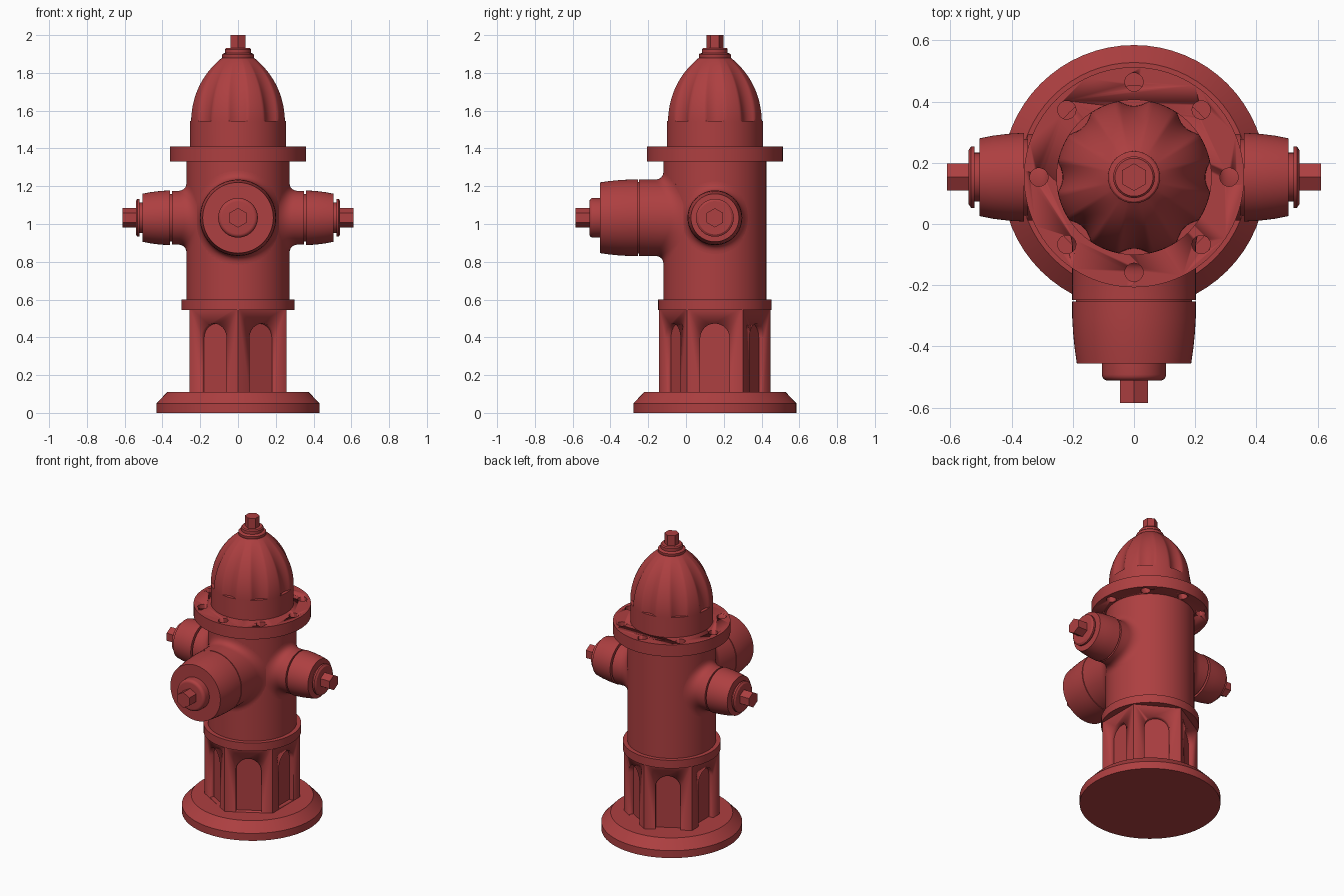
import bpy, bmesh
from math import pi, sin, cos, sqrt, radians
from mathutils import Matrix, Vector

if "Cube" in bpy.data.objects:
    bpy.data.objects.remove(bpy.data.objects["Cube"])

CY = 0.153          # hydrant axis in y
NOZ_Z = 1.033       # height of the nozzles
BODY_R = 0.272
SEG = 64

red = bpy.data.materials.new("red_paint")
red.diffuse_color = (0.42, 0.05, 0.052, 1)
red.use_nodes = True
red.node_tree.nodes["Principled BSDF"].inputs["Base Color"].default_value = red.diffuse_color


def finish(bm, name, angle=32):
    bmesh.ops.recalc_face_normals(bm, faces=bm.faces)
    me = bpy.data.meshes.new(name)
    bm.to_mesh(me)
    bm.free()
    ob = bpy.data.objects.new(name, me)
    bpy.context.collection.objects.link(ob)
    me.materials.append(red)
    select(ob)
    bpy.ops.object.shade_smooth_by_angle(angle=radians(angle))
    return ob


def select(ob):
    bpy.ops.object.select_all(action='DESELECT')
    ob.select_set(True)
    bpy.context.view_layer.objects.active = ob


def loft(name, rings, mat):
    """Skin a list of equal-sized point rings and cap both ends."""
    bm = bmesh.new()
    vs = [[bm.verts.new(mat @ Vector(p)) for p in ring] for ring in rings]
    n = len(vs[0])
    for a, b in zip(vs, vs[1:]):
        for i in range(n):
            j = (i + 1) % n
            bm.faces.new((a[i], a[j], b[j], b[i]))
    bm.faces.new(vs[0])
    bm.faces.new(vs[-1])
    return finish(bm, name)


def lathe(name, profile, mat, seg=SEG):
    rings = [[(r * cos(2 * pi * i / seg), r * sin(2 * pi * i / seg), h) for i in range(seg)]
             for r, h in profile]
    return loft(name, rings, mat)


def cut(ob, bm):
    """Subtract a bmesh from an object."""
    tool = finish(bm, "cutter")
    tool.hide_render = True
    mod = ob.modifiers.new("cut", 'BOOLEAN')
    mod.operation, mod.solver, mod.object = 'DIFFERENCE', 'EXACT', tool
    select(ob)
    bpy.ops.object.modifier_move_to_index(modifier="cut", index=0)
    bpy.ops.object.modifier_apply(modifier="cut")
    bpy.data.objects.remove(tool)


axis = Matrix.Translation((0, CY, 0))
turn30 = axis @ Matrix.Rotation(radians(30), 4, 'Z')

# base plate
lathe("base_plate", [(0.432, 0), (0.432, 0.05), (0.375, 0.11)], axis)

# hexagonal pedestal with an arched recess in every face
pedestal = lathe("pedestal", [(0.295, 0.09), (0.295, 0.56)], turn30, 6)
apothem = 0.295 * cos(pi / 6)
bm = bmesh.new()
half, spring = 0.078, 0.395
arch = [(-half, 0.11), (half, 0.11)]
arch += [(half * cos(pi * i / 16), spring + half * sin(pi * i / 16)) for i in range(17)]
for k in range(6):
    m = axis @ Matrix.Rotation(k * pi / 3, 4, 'Z')
    inner, outer = [[bm.verts.new(m @ Vector((d, y, z))) for y, z in arch]
                    for d in (apothem - 0.032, apothem + 0.03)]
    n = len(arch)
    bm.faces.new(inner)
    bm.faces.new(outer)
    for i in range(n):
        j = (i + 1) % n
        bm.faces.new((inner[i], inner[j], outer[j], outer[i]))
cut(pedestal, bm)

# collar and barrel
lathe("collar", [(0.3, 0.545), (0.3, 0.6)], axis)
lathe("barrel", [(BODY_R, 0.59), (BODY_R, 1.34)], axis, 96)

# bolt flange with eight through holes
flange = lathe("bolt_flange", [(0.36, 1.33), (0.36, 1.41)], axis, 96)
bm = bmesh.new()
for k in range(8):
    m = axis @ Matrix.Rotation(k * pi / 4, 4, 'Z') @ Matrix.Translation((0.311, 0, 1.37))
    bmesh.ops.create_cone(bm, cap_ends=True, segments=24, radius1=0.03, radius2=0.03,
                          depth=0.2, matrix=m)
cut(flange, bm)

# fluted dome: ogive profile with eight shallow scoops fading upward
DOME_SEG, STEPS, RHO = 192, 24, 0.4166


def dome_ring(dz, depth, width):
    ring = []
    r = 0.254 - RHO + sqrt(RHO ** 2 - dz ** 2)
    for i in range(DOME_SEG):
        a = 2 * pi * i / DOME_SEG
        off = (a + pi / 8) % (pi / 4) - pi / 8
        rr = r - depth * max(0, 1 - (off / width) ** 2)
        ring.append((rr * cos(a), rr * sin(a), 1.545 + dz))
    return ring


rings = [[(x, y, 1.4) for x, y, z in dome_ring(0, 0, 1)], dome_ring(0, 0, 1)]
for s in range(STEPS + 1):
    t = s / STEPS
    rings.append(dome_ring(0.0005 + 0.3345 * t, 0.021 * (1 - t ** 2), 0.2 + 0.04 * t))
loft("fluted_dome", rings, axis)

# dome cap rings and operating nut
lathe("dome_cap", [(0.078, 1.87), (0.085, 1.882), (0.085, 1.897), (0.079, 1.903), (0.068, 1.905),
                   (0.068, 1.925), (0.062, 1.932)], axis)
lathe("top_nut", [(0.045, 1.92), (0.045, 2.0)], turn30, 6)


def nozzle_frame(angle):
    # local z points outward from the barrel axis, local x points down
    return (Matrix.Translation((0, CY, NOZ_Z)) @ Matrix.Rotation(angle, 4, 'Z')
            @ Matrix.Rotation(pi / 2, 4, 'Y'))


def neck(name, r, fillet, end, mat):
    """Pipe that blends into the round barrel with a fillet."""
    def on_barrel(rad, a):
        return Vector((rad * cos(a), rad * sin(a), sqrt(BODY_R ** 2 - (rad * sin(a)) ** 2)))
    angles = [2 * pi * i / SEG for i in range(SEG)]
    rings = []
    for s in range(9):
        t = s / 8
        ring = []
        for a in angles:
            p1 = on_barrel(r, a)
            p0, p2 = on_barrel(r + fillet, a), p1 + Vector((0, 0, fillet))
            ring.append(p0 * (1 - t) ** 2 + p1 * 2 * t * (1 - t) + p2 * t * t)
        rings.append(ring)
    rings.append([(r * cos(a), r * sin(a), end) for a in angles])
    # close the inner end inside the barrel
    rings.insert(0, [(r * 0.9 * cos(a), r * 0.9 * sin(a), 0.1) for a in angles])
    loft(name, rings, mat)


# side nozzles
for side, ang in (("right", 0), ("left", pi)):
    f = nozzle_frame(ang)
    neck(side + "_neck", 0.142, 0.05, 0.349, f)
    lathe(side + "_cap", [(0.125, 0.33), (0.125, 0.36), (0.145, 0.36), (0.142, 0.41),
                          (0.136, 0.46), (0.127, 0.505), (0.08, 0.505), (0.08, 0.521),
                          (0.1, 0.521), (0.1, 0.533), (0.088, 0.541)], f)
    lathe(side + "_nut", [(0.051, 0.53), (0.051, 0.611)], f, 6)

# large front nozzle
f = nozzle_frame(-pi / 2)
neck("front_neck", 0.202, 0.048, 0.402, f)
lathe("front_cap", [(0.19, 0.38), (0.19, 0.407), (0.202, 0.407), (0.202, 0.46), (0.199, 0.51),
                    (0.194, 0.56), (0.187, 0.609)], f)
boss = [(0.105, 0.6), (0.105, 0.645)]
boss += [(0.085 + 0.02 * cos(i * pi / 10), 0.645 + 0.02 * sin(i * pi / 10)) for i in range(1, 6)]
lathe("front_boss", boss, f)
lathe("front_nut", [(0.052, 0.65), (0.052, 0.738)], f, 6)
